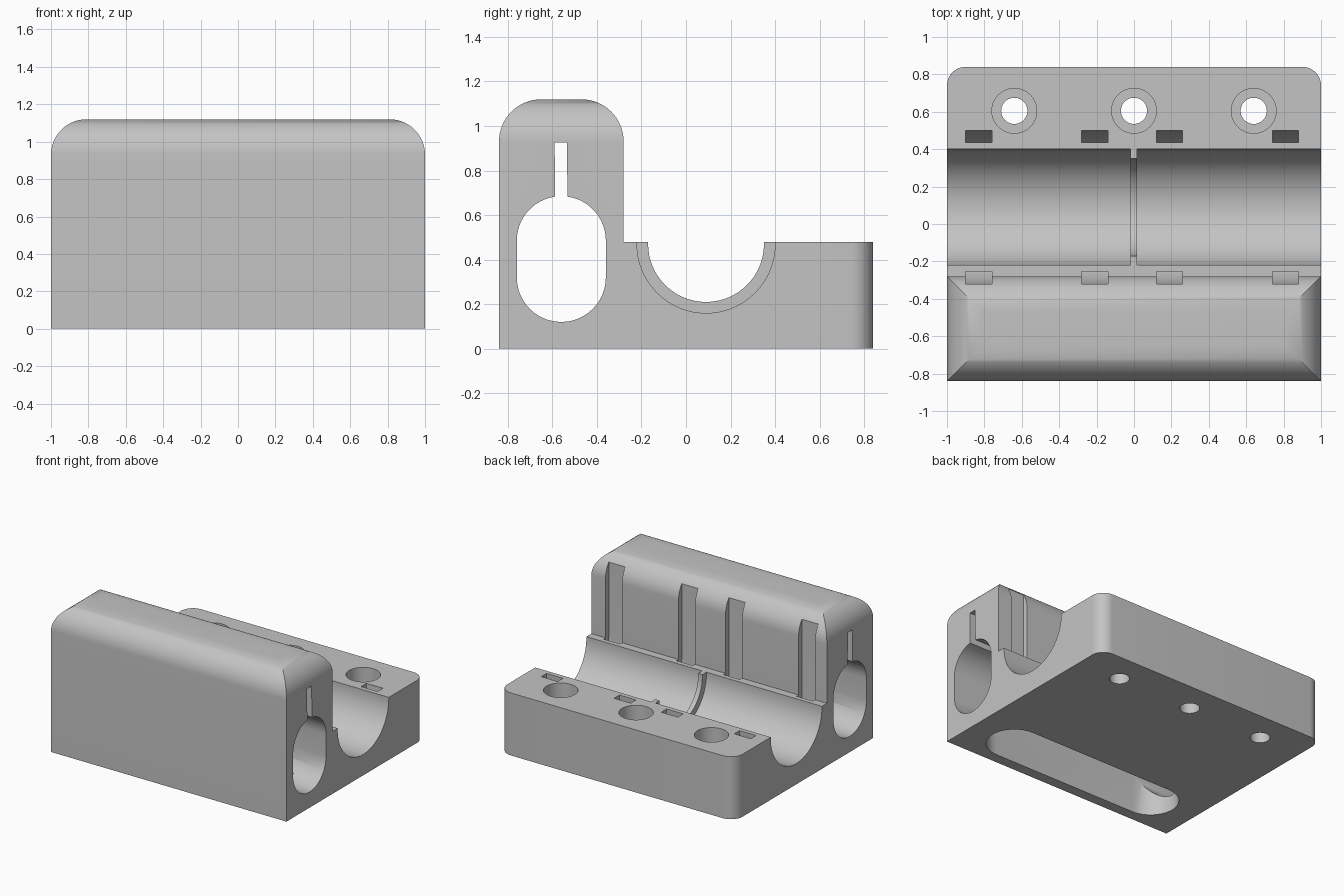
import bpy
from math import cos, sin, radians
from mathutils import Vector
import bmesh

cube = bpy.data.objects.get("Cube")
if cube:
    bpy.data.objects.remove(cube, do_unlink=True)

grey = bpy.data.materials.new("plain grey")
grey.use_nodes = True
COLOUR = (0.55, 0.55, 0.55, 1)
grey.diffuse_color = COLOUR
grey.node_tree.nodes["Principled BSDF"].inputs["Base Color"].default_value = COLOUR


def arc(cx, cy, r, start, end, n=24):
    """Points along an arc, angles in degrees."""
    angles = [radians(start + (end - start) * i / n) for i in range(n + 1)]
    return [(cx + r * cos(a), cy + r * sin(a)) for a in angles]


def prism(name, profile, axis, low, high):
    """Extrude a profile along an axis, from low to high."""
    place = {"x": lambda u, v: (low, u, v),
             "y": lambda u, v: (u, low, v),
             "z": lambda u, v: (u, v, low)}[axis]
    step = Vector([high - low if a == axis else 0 for a in "xyz"])
    bm = bmesh.new()
    face = bm.faces.new([bm.verts.new(place(u, v)) for u, v in profile])
    top = bmesh.ops.extrude_face_region(bm, geom=[face])
    moved = [g for g in top["geom"] if isinstance(g, bmesh.types.BMVert)]
    bmesh.ops.translate(bm, verts=moved, vec=step)
    bmesh.ops.recalc_face_normals(bm, faces=bm.faces)
    mesh = bpy.data.meshes.new(name)
    bm.to_mesh(mesh)
    bm.free()
    mesh.materials.append(grey)
    obj = bpy.data.objects.new(name, mesh)
    bpy.context.collection.objects.link(obj)
    return obj


def select(obj):
    bpy.ops.object.select_all(action="DESELECT")
    obj.select_set(True)
    bpy.context.view_layer.objects.active = obj


def combine(target, tool, operation="DIFFERENCE"):
    """Apply a boolean and discard the tool."""
    mod = target.modifiers.new("cut", "BOOLEAN")
    mod.operation, mod.solver, mod.object = operation, "EXACT", tool
    select(target)
    bpy.ops.object.modifier_apply(modifier=mod.name)
    bpy.data.objects.remove(tool, do_unlink=True)


ROD_Y, ROD_Z = 0.09, 0.47      # centre of the open trough
TUNNEL_Y = -0.56               # centre of the closed tunnel
SHELF = 0.48                   # top of the low part
ROUND = 0.19                   # rounding on top of the tower

# Footprint with two rounded back corners
footprint = [(-1, -1), (1, -1)] + arc(0.9, 0.74, 0.1, 0, 90, 12) + arc(-0.9, 0.74, 0.1, 90, 180, 12)
body = prism("bearing_block", footprint, "z", -0.2, 1.4)

# Side outline: round-topped tower, shelf and trough
outline = [(-0.84, 0)] + [(1.1, 0), (1.1, SHELF)]
outline += [(ROD_Y + 0.31, SHELF)] + arc(ROD_Y, ROD_Z, 0.31, 0, -180, 48) + [(ROD_Y - 0.31, SHELF)]
outline += [(-0.28, SHELF)]
outline += arc(-0.28 - ROUND, 1.12 - ROUND, ROUND, 0, 90, 16)
outline += arc(-0.84 + ROUND, 1.12 - ROUND, ROUND, 90, 180, 16)
combine(body, prism("side_outline", outline, "x", -1.2, 1.2), "INTERSECT")

# Rounded tower ends, mitred against the long edges
spring = 1.12 - ROUND
ends = [(-1.2, -0.2), (1.2, -0.2), (1.2, spring)]
ends += arc(1 - ROUND, spring, ROUND, 0, 90, 16) + arc(ROUND - 1, spring, ROUND, 90, 180, 16)
ends += [(-1.2, spring)]
combine(body, prism("end_outline", ends, "y", -1.2, 1.2), "INTERSECT")

# Tunnel with a narrow relief slit above it
tunnel = arc(TUNNEL_Y, 0.32, 0.2, 180, 360) + arc(TUNNEL_Y, 0.485, 0.2, 0, 82, 12)
tunnel += [(-0.535, 0.925), (-0.59, 0.925)] + arc(TUNNEL_Y, 0.485, 0.2, 98, 180, 12)
combine(body, prism("tunnel_cut", tunnel, "x", -1.2, 1.2))

# Long round-ended opening from the underside into the tunnel
opening = arc(0.62, TUNNEL_Y, 0.198, -90, 90) + arc(-0.62, TUNNEL_Y, 0.198, 90, 270)
combine(body, prism("underside_cut", opening, "z", -0.2, 0.4))

# Strap channels looping under the trough and up the tower
strap = [(ROD_Y - 0.41, 1.3)] + arc(ROD_Y, ROD_Z, 0.41, 180, 360, 32) + [(ROD_Y + 0.41, 1.3)]
strap += [(ROD_Y + 0.345, 1.3)] + arc(ROD_Y, ROD_Z, 0.345, 360, 180, 32) + [(ROD_Y - 0.345, 1.3)]
for x in (-0.83, -0.21, 0.19, 0.81):
    combine(body, prism("strap_cut", strap, "x", x - 0.07, x + 0.07))

# Counterbored screw holes
for x in (-0.64, 0, 0.64):
    for radius, bottom in ((0.12, 0.24), (0.07, -0.2)):
        circle = arc(x, 0.605, radius, 0, 360, 40)[:-1]
        combine(body, prism("screw_cut", circle, "z", bottom, 0.8))

# Thin stop rib across the middle of the trough
rib = [(ROD_Y + 0.33, SHELF)] + arc(ROD_Y, ROD_Z, 0.33, 0, -180, 48) + [(ROD_Y - 0.33, SHELF)]
rib += [(ROD_Y - 0.26, SHELF)] + arc(ROD_Y, ROD_Z, 0.26, -180, 0, 48) + [(ROD_Y + 0.26, SHELF)]
stop_rib = prism("stop_rib", rib, "x", -0.02, 0.016)
combine(body, stop_rib, "UNION")

select(body)
bpy.ops.object.shade_smooth_by_angle(angle=radians(30))
